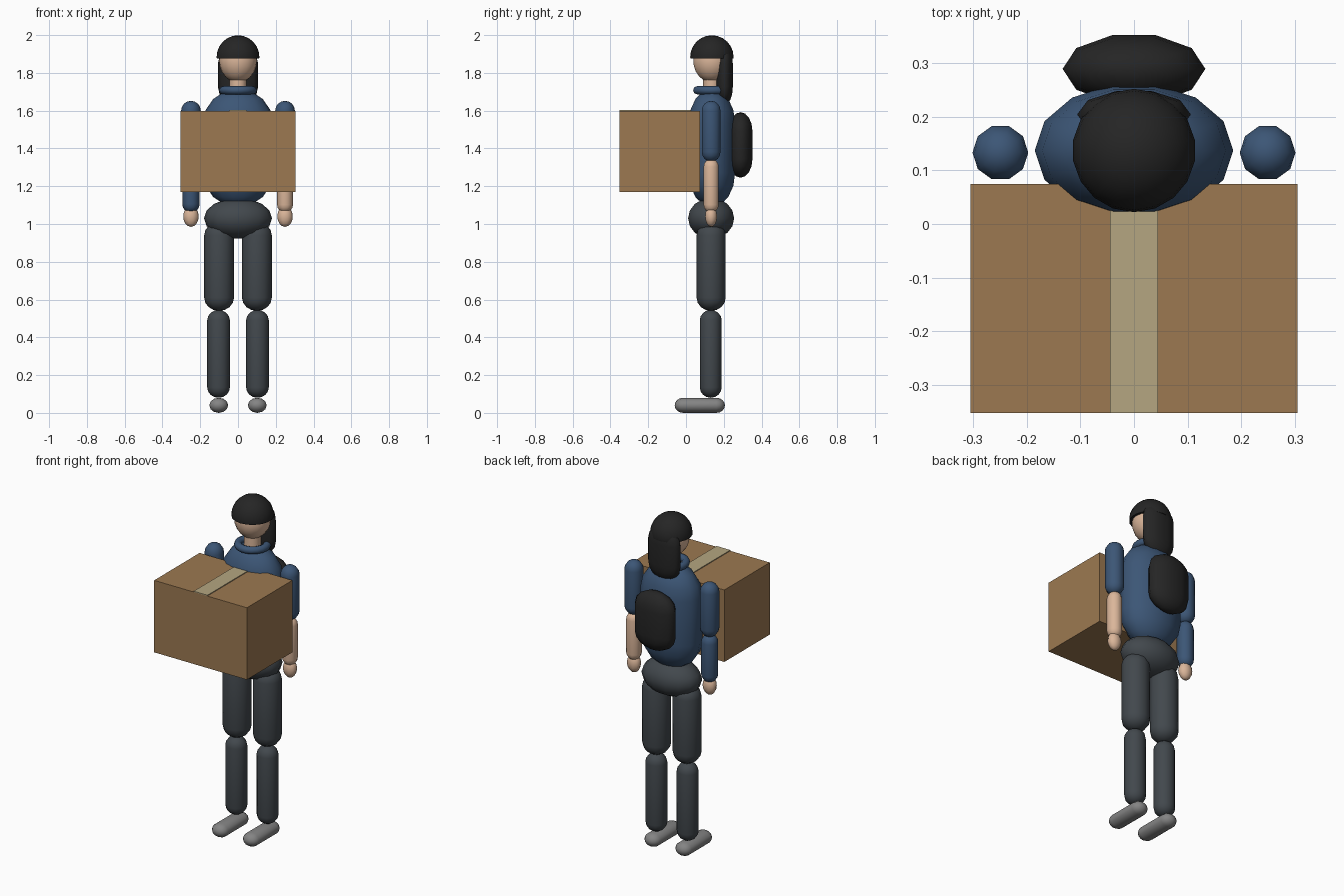
import bpy, bmesh, math
from mathutils import Matrix

if "Cube" in bpy.data.objects:
    bpy.data.objects.remove(bpy.data.objects["Cube"])

YC = 0.137  # depth of the figure's centre line


def material(name, r, g, b):
    m = bpy.data.materials.new(name)
    lin = [(c / 255 / 12.92) if c < 11 else ((c / 255 + 0.055) / 1.055) ** 2.4 for c in (r, g, b)]
    m.diffuse_color = (*lin, 1)
    m.use_nodes = True
    m.node_tree.nodes["Principled BSDF"].inputs["Base Color"].default_value = m.diffuse_color
    return m


BLUE = material("blue_cloth", 60, 86, 118)
SKIN = material("skin", 219, 182, 154)
BLACK = material("black", 37, 37, 37)
GREY = material("dark_grey_cloth", 66, 72, 77)
SHOE = material("shoe_grey", 132, 132, 132)
CARD = material("cardboard", 156, 121, 81)
TAPE = material("tape", 181, 166, 129)


def finish(name, bm, mat, smooth=True):
    bmesh.ops.recalc_face_normals(bm, faces=bm.faces)
    me = bpy.data.meshes.new(name)
    bm.to_mesh(me)
    bm.free()
    me.materials.append(mat)
    for p in me.polygons:
        p.use_smooth = smooth
    ob = bpy.data.objects.new(name, me)
    bpy.context.collection.objects.link(ob)
    return ob


def capsule(name, mat, centre, rx, ry, half, cap, sides=12, rings=4, along_y=False):
    """Rounded tube: elliptical section, total height 2*half, rounded ends of height cap."""
    prof = []
    for i in range(1, rings + 1):
        a = math.pi / 2 * i / rings
        prof.append((math.sin(a), -half + cap * (1 - math.cos(a))))
    upper = [(r, -z) for r, z in reversed(prof)]
    prof += upper if half - cap > 0.001 else upper[1:]
    bm = bmesh.new()
    loops = []
    for r, z in prof:
        loops.append([bm.verts.new((rx * r * math.cos(2 * math.pi * k / sides),
                                    ry * r * math.sin(2 * math.pi * k / sides), z))
                      for k in range(sides)])
    bottom, top = bm.verts.new((0, 0, -half)), bm.verts.new((0, 0, half))
    for k in range(sides):
        j = (k + 1) % sides
        for a, b in zip(loops, loops[1:]):
            bm.faces.new((a[k], a[j], b[j], b[k]))
        bm.faces.new((bottom, loops[0][j], loops[0][k]))
        bm.faces.new((top, loops[-1][k], loops[-1][j]))
    if along_y:
        bm.transform(Matrix.Rotation(math.pi / 2, 4, 'X'))
    bm.transform(Matrix.Translation(centre))
    return finish(name, bm, mat)


def block(name, mat, lo, hi):
    bm = bmesh.new()
    bmesh.ops.create_cube(bm, size=1)
    for v in bm.verts:
        v.co = [(lo[i] + hi[i]) / 2 + v.co[i] * (hi[i] - lo[i]) for i in range(3)]
    return finish(name, bm, mat, False)


def span(z0, z1):
    return (z0 + z1) / 2, (z1 - z0) / 2


# torso and hips
z, h = span(1.09, 1.715)
capsule("torso", BLUE, (0, YC, z), 0.185, 0.126, h, 0.18, 14)
capsule("hips", GREY, (0, YC - 0.004, 1.03), 0.18, 0.125, 0.108, 0.108, 14)

# collar ring
bm = bmesh.new()
SEG, TUBE = 18, 8
ring = []
for i in range(SEG):
    a = 2 * math.pi * i / SEG
    row = []
    for j in range(TUBE):
        b = 2 * math.pi * j / TUBE
        r = 0.079 + 0.022 * math.cos(b)
        row.append(bm.verts.new((r * math.cos(a), YC + r * math.sin(a), 1.708 + 0.022 * math.sin(b))))
    ring.append(row)
for i in range(SEG):
    for j in range(TUBE):
        n, m = (i + 1) % SEG, (j + 1) % TUBE
        bm.faces.new((ring[i][j], ring[n][j], ring[n][m], ring[i][m]))
finish("collar", bm, BLUE)

# neck and head
bm = bmesh.new()
bmesh.ops.create_cone(bm, cap_ends=True, segments=12, radius1=0.046, radius2=0.046, depth=0.14,
                      matrix=Matrix.Translation((0, YC, 1.74)))
neck = finish("neck", bm, SKIN, False)
for p in neck.data.polygons:
    p.use_smooth = abs(p.normal.z) < 0.5
capsule("head", SKIN, (0, YC, 1.865), 0.1, 0.1, 0.115, 0.115, 18, 6)

# hair cap: upper part of a ball, closed underneath
bm = bmesh.new()
bmesh.ops.create_uvsphere(bm, u_segments=18, v_segments=12, radius=0.115,
                          matrix=Matrix.Translation((0, YC, 1.884)))
cut = bmesh.ops.bisect_plane(bm, geom=bm.verts[:] + bm.edges[:] + bm.faces[:],
                             plane_co=(0, 0, 1.875), plane_no=(0, 0, -1), clear_outer=True)
bmesh.ops.holes_fill(bm, edges=[e for e in bm.edges if e.is_boundary])
cap_ob = finish("hair_cap", bm, BLACK)
for p in cap_ob.data.polygons:
    p.use_smooth = p.normal.z > -0.9

# long hair down the back
z, h = span(1.63, 1.945)
capsule("long_hair", BLACK, (0, 0.204, z), 0.106, 0.046, h, 0.095, 10)

# backpack
z, h = span(1.245, 1.592)
capsule("backpack", BLACK, (0, 0.289, z), 0.133, 0.066, h, 0.1, 10)

# limbs, one pass per side
for side, s in (("left", -1), ("right", 1)):
    z, h = span(1.33, 1.652)
    capsule(side + "_upper_arm", BLUE, (s * 0.249, YC - 0.004, z), 0.052, 0.052, h, 0.052, 10)
    z, h = span(1.06, 1.345)
    # one sleeve is long, the other forearm is bare
    r, mat = (0.046, BLUE) if s < 0 else (0.042, SKIN)
    capsule(side + "_forearm", mat, (s * 0.249, YC - 0.004, z), r, r, h, r, 10)
    capsule(side + "_hand", SKIN, (s * 0.249, YC - 0.004, 1.04), 0.041, 0.033, 0.055, 0.055, 10)
    z, h = span(0.54, 1.01)
    capsule(side + "_thigh", GREY, (s * 0.1, YC - 0.004, z), 0.079, 0.077, h, 0.07)
    z, h = span(0.08, 0.545)
    capsule(side + "_shin", GREY, (s * 0.103, YC - 0.006, z), 0.06, 0.058, h, 0.055)
    capsule(side + "_shoe", SHOE, (s * 0.102, 0.073, 0.04), 0.05, 0.04, 0.133, 0.045, along_y=True)

# carried box with a strip of tape over the top
block("carton", CARD, (-0.305, -0.352, 1.17), (0.305, 0.075, 1.598))
block("tape_strip", TAPE, (-0.045, -0.352, 1.598), (0.045, 0.075, 1.603))
